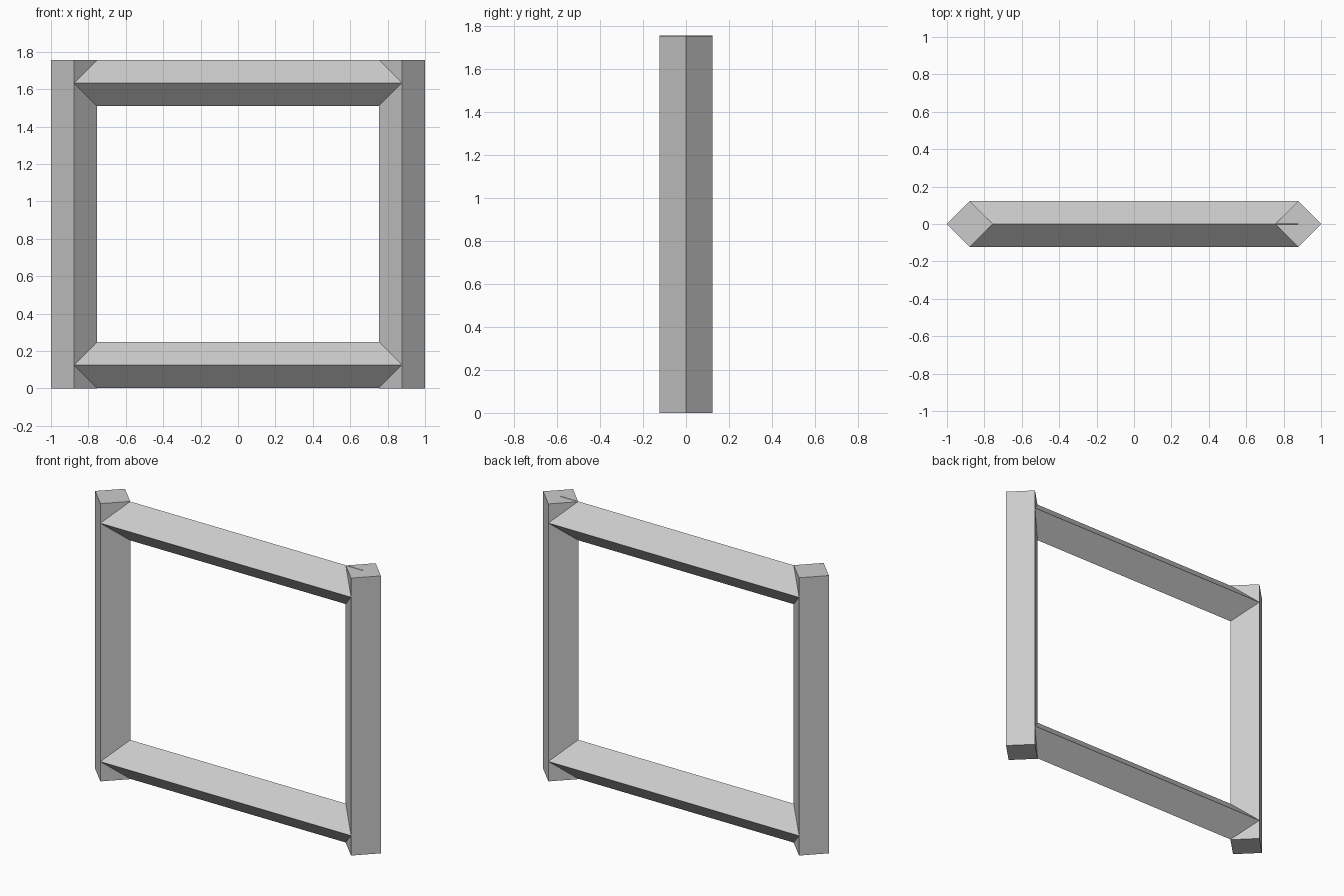
import bpy
import bmesh
from mathutils import Matrix, Vector

cube = bpy.data.objects.get("Cube")
if cube:
    bpy.data.objects.remove(cube, do_unlink=True)

RADIUS = 0.123
POST_X = 1 - RADIUS
HEIGHT = 1.757

grey = bpy.data.materials.new("plain grey")
grey.use_nodes = True
colour = (0.6, 0.6, 0.6, 1)
grey.diffuse_color = colour
grey.node_tree.nodes["Principled BSDF"].inputs["Base Color"].default_value = colour


def diamond_bar(name, start, end):
    """Square bar standing on its edge, running between two points."""
    start, end = Vector(start), Vector(end)
    axis = end - start
    bm = bmesh.new()
    bmesh.ops.create_cone(bm, cap_ends=True, segments=4, radius1=RADIUS,
                          radius2=RADIUS, depth=axis.length)
    turn = axis.to_track_quat("Z", "Y").to_matrix().to_4x4()
    bm.transform(Matrix.Translation((start + end) / 2) @ turn)
    mesh = bpy.data.meshes.new(name)
    bm.to_mesh(mesh)
    bm.free()
    mesh.materials.append(grey)
    obj = bpy.data.objects.new(name, mesh)
    bpy.context.collection.objects.link(obj)


# Upright posts
for side, x, top in (("left", POST_X, HEIGHT - 0.002), ("right", -POST_X, HEIGHT)):
    diamond_bar(side + "_post", (x, 0, 0), (x, 0, top))

# Cross rails, ending at the post axes
for level, z in (("bottom", RADIUS + 0.003), ("top", HEIGHT - RADIUS)):
    diamond_bar(level + "_rail", (-POST_X, 0, z - 0.001), (POST_X, 0, z))
